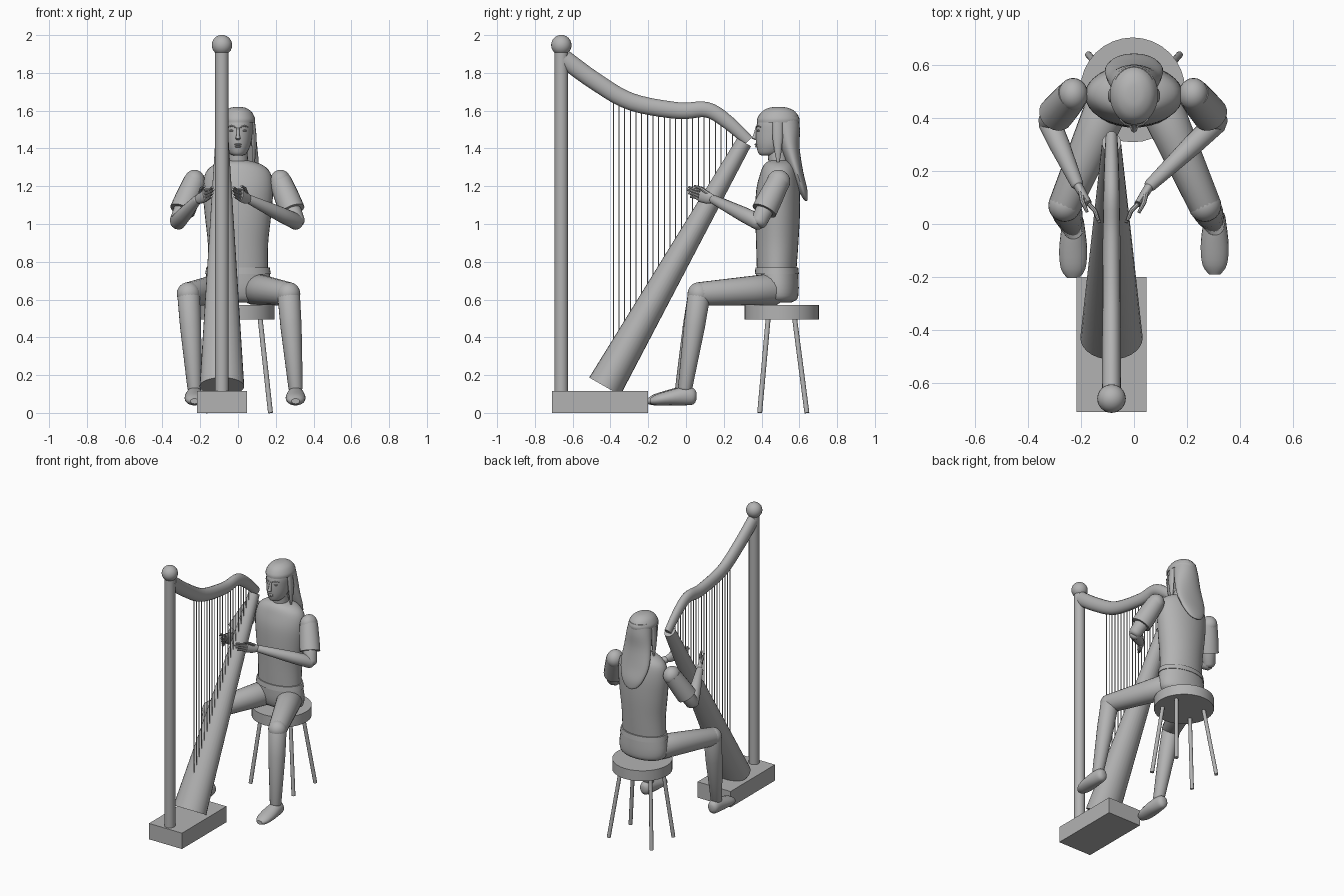
import bpy, bmesh, math
from mathutils import Vector

cube = bpy.data.objects.get("Cube")
if cube:
    bpy.data.objects.remove(cube)

grey = bpy.data.materials.new("plain grey")
grey.use_nodes = True
grey.diffuse_color = (0.45, 0.45, 0.45, 1)
grey.node_tree.nodes["Principled BSDF"].inputs["Base Color"].default_value = grey.diffuse_color


def finish(name, bm, smooth=True, angle=40):
    bmesh.ops.recalc_face_normals(bm, faces=bm.faces)
    mesh = bpy.data.meshes.new(name)
    bm.to_mesh(mesh)
    bm.free()
    mesh.materials.append(grey)
    ob = bpy.data.objects.new(name, mesh)
    bpy.context.collection.objects.link(ob)
    if smooth:
        bpy.ops.object.select_all(action='DESELECT')
        ob.select_set(True)
        bpy.context.view_layer.objects.active = ob
        bpy.ops.object.shade_smooth_by_angle(angle=math.radians(angle))
    return ob


def add_loft(bm, sections, sides=20, normal=None, ref=(1, 0, 0)):
    """Skin elliptical rings (x, y, z, side radius, other radius) along a path."""
    pts = [Vector(s[:3]) for s in sections]
    rings = []
    for i, s in enumerate(sections):
        t = Vector(normal) if normal else pts[min(i + 1, len(pts) - 1)] - pts[max(i - 1, 0)]
        t.normalize()
        side = Vector(ref)
        side = (side - t * side.dot(t)).normalized()
        up = t.cross(side)
        a, b = s[3], s[-1]
        rings.append([bm.verts.new(pts[i] + side * a * math.cos(k * math.tau / sides)
                                   + up * b * math.sin(k * math.tau / sides)) for k in range(sides)])
    for lo, hi in zip(rings, rings[1:]):
        for k in range(sides):
            n = (k + 1) % sides
            bm.faces.new((lo[k], lo[n], hi[n], hi[k]))
    bm.faces.new(rings[0])
    bm.faces.new(rings[-1])


def loft(name, sections, **kw):
    bm = bmesh.new()
    add_loft(bm, sections, **kw)
    return finish(name, bm)


def ball(name, centre, radii, segs=24):
    bm = bmesh.new()
    bmesh.ops.create_uvsphere(bm, u_segments=segs, v_segments=segs // 2, radius=1)
    bmesh.ops.scale(bm, vec=radii, verts=bm.verts)
    bmesh.ops.translate(bm, vec=centre, verts=bm.verts)
    return finish(name, bm)


def smooth_path(points, steps=5):
    """Catmull-Rom resampling of a tuple list."""
    out = []
    for i in range(len(points) - 1):
        p = [Vector(points[max(0, min(len(points) - 1, i + k))]) for k in (-1, 0, 1, 2)]
        for s in range(steps):
            t = s / steps
            out.append(0.5 * (2 * p[1] + (p[2] - p[0]) * t + (2 * p[0] - 5 * p[1] + 4 * p[2] - p[3]) * t ** 2
                              + (3 * p[1] - p[0] - 3 * p[2] + p[3]) * t ** 3))
    return out + [Vector(points[-1])]


# Harp base, pillar and finial
HX = -0.085
bm = bmesh.new()
bmesh.ops.create_cube(bm, size=1)
bmesh.ops.scale(bm, vec=(0.265, 0.51, 0.115), verts=bm.verts)
bmesh.ops.translate(bm, vec=(HX, -0.455, 0.0575), verts=bm.verts)
finish("harp_base", bm, smooth=False)
loft("harp_pillar", [(HX, -0.66, 0.11, 0.036), (HX, -0.66, 1.92, 0.036)], sides=24)
ball("pillar_finial", (HX, -0.66, 1.947), (0.054,) * 3)

# Harp neck: y, z, radius
neck = smooth_path([(-0.645, 1.875, 0.048), (-0.48, 1.755, 0.047), (-0.29, 1.647, 0.046), (-0.04, 1.6, 0.044),
                    (0.11, 1.605, 0.041), (0.22, 1.54, 0.037), (0.33, 1.44, 0.03)])
loft("harp_neck", [(HX, y, z, r * 0.75, r) for y, z, r in neck], sides=16)

# Harp soundbox
loft("harp_soundbox", [(HX, -0.43, 0.14, 0.118, 0.095), (HX, 0.307, 1.433, 0.036, 0.042)], sides=28)

# Strings from soundbox to neck
bm = bmesh.new()
for i in range(22):
    y = -0.385 + i * 0.03
    top = min(neck, key=lambda p: abs(p[0] - y))[1]
    low = 0.175 + (y + 0.513) * 1.615
    if top - low > 0.03:
        add_loft(bm, [(HX, y, low, 0.0032), (HX, y, top, 0.0032)], sides=6)
finish("harp_strings", bm)

# Stool
loft("stool_seat", [(-0.005, 0.507, 0.495, 0.198), (-0.005, 0.507, 0.57, 0.198)], sides=32)
for sx, side in ((1, "left"), (-1, "right")):
    for sy, end in ((-1, "front"), (1, "back")):
        loft(f"stool_leg_{end}_{side}", [(sx * 0.172, 0.515 + sy * 0.125, 0, 0.013),
                                         (sx * 0.117, 0.505 + sy * 0.07, 0.5, 0.013)], sides=12)

# Torso, waistband, hips, neck
UP = (0, 0, 1)
torso = smooth_path([(0, 0.48, 0.76, 0.158, 0.105), (0, 0.483, 0.9, 0.16, 0.112), (0, 0.485, 1.05, 0.176, 0.118),
                     (0, 0.487, 1.18, 0.186, 0.115), (0, 0.492, 1.27, 0.172, 0.098), (0, 0.494, 1.315, 0.125, 0.08),
                     (0, 0.495, 1.335, 0.06, 0.055)], 4)
loft("torso", torso, normal=UP, sides=32)
loft("waistband", [(0, 0.481, 0.735, 0.174, 0.117), (0, 0.481, 0.77, 0.168, 0.113)], normal=UP, sides=32)
loft("hips", smooth_path([(0, 0.49, 0.585, 0.12, 0.07), (0, 0.49, 0.605, 0.165, 0.1), (0, 0.485, 0.66, 0.178, 0.112),
                          (0, 0.482, 0.74, 0.168, 0.112)], 3), normal=UP, sides=32)
loft("neck", [(0, 0.495, 1.3, 0.055), (0, 0.475, 1.42, 0.048)])

# Head with a tapered jaw
loft("head", smooth_path([(0, 0.43, 1.362, 0.022, 0.03), (0, 0.443, 1.375, 0.045, 0.06), (0, 0.462, 1.42, 0.067, 0.09),
                          (0, 0.475, 1.48, 0.077, 0.105), (0, 0.48, 1.54, 0.079, 0.102),
                          (0, 0.485, 1.59, 0.06, 0.08)], 4), normal=UP, sides=28)

# Hair: cap, long back fall and side locks
loft("hair_cap", smooth_path([(0, 0.488, 1.537, 0.09, 0.112), (0, 0.489, 1.56, 0.09, 0.111),
                              (0, 0.49, 1.595, 0.071, 0.088), (0, 0.49, 1.615, 0.04, 0.05),
                              (0, 0.49, 1.62, 0.008, 0.01)], 4), normal=UP, sides=28)
loft("hair_back", smooth_path([(0, 0.515, 1.575, 0.076, 0.08), (0, 0.535, 1.5, 0.09, 0.068),
                               (0, 0.552, 1.4, 0.103, 0.05), (0, 0.585, 1.28, 0.11, 0.035),
                               (0, 0.615, 1.19, 0.085, 0.026), (0, 0.63, 1.14, 0.05, 0.014),
                               (0, 0.636, 1.122, 0.015, 0.005)], 4), normal=UP, sides=28)
for s, side in ((1, "left"), (-1, "right")):
    loft(f"hair_lock_{side}", [(s * 0.075, 0.485, 1.55, 0.014, 0.028), (s * 0.085, 0.485, 1.46, 0.014, 0.028),
                               (s * 0.085, 0.487, 1.38, 0.011, 0.018), (s * 0.083, 0.488, 1.31, 0.004)],
         normal=UP, sides=12)
    # Eyes, lids and brows
    ball(f"eye_{side}", (s * 0.033, 0.386, 1.494), (0.013, 0.011, 0.006), 12)
    loft(f"brow_{side}", [(s * 0.014, 0.372, 1.512, 0.004), (s * 0.034, 0.377, 1.52, 0.004),
                          (s * 0.054, 0.395, 1.513, 0.003)], sides=8, ref=UP)

# Nose and lips
loft("nose", [(0, 0.374, 1.51, 0.007, 0.006), (0, 0.366, 1.47, 0.009, 0.011), (0, 0.36, 1.453, 0.013, 0.014),
              (0, 0.37, 1.445, 0.008, 0.006)], sides=10, normal=UP)
ball("upper_lip", (0, 0.372, 1.421), (0.021, 0.011, 0.005), 12)
ball("lower_lip", (0, 0.377, 1.41), (0.017, 0.011, 0.006), 12)


def limb(name, a, b, ra, rb, sides=20, bulge=0.0):
    """Tapered limb with rounded tips; bulge swells its first half."""
    a, b = Vector(a), Vector(b)
    d = (b - a).normalized()
    rows = [(a - d * ra * 0.5, ra * 0.6), (a - d * ra * 0.3, ra * 0.85), (a, ra),
            (a.lerp(b, 0.35), ra * 0.65 + rb * 0.35 + bulge), (b, rb), (b + d * rb * 0.3, rb * 0.85),
            (b + d * rb * 0.5, rb * 0.6)]
    loft(name, [(*p, r) for p, r in rows], sides=sides, ref=(0.6, -0.5, 0.6))


# Arms: side, shoulder, elbow, wrist, fingertip aim
ARMS = (("left", (0.225, 0.49, 1.225), (0.312, 0.385, 1.01), (0.06, 0.145, 1.13), (-0.03, 0.005, 1.175)),
        ("right", (-0.23, 0.49, 1.225), (-0.32, 0.385, 1.01), (-0.215, 0.15, 1.13), (-0.13, 0.005, 1.175)))
for side, shoulder, elbow, wrist, tip in ARMS:
    sh, el, wr, tp = map(Vector, (shoulder, elbow, wrist, tip))
    ball(f"shoulder_{side}", sh, (0.056, 0.062, 0.062))
    loft(f"sleeve_{side}", [(*sh, 0.06), (*sh.lerp(el, 0.4), 0.066), (*sh.lerp(el, 0.72), 0.068)], ref=(0, 1, 0))
    limb(f"upper_arm_{side}", sh.lerp(el, 0.5), el, 0.05, 0.044)
    limb(f"forearm_{side}", el, wr, 0.043, 0.024, bulge=0.003)
    # Flat upright palm, four stacked fingers and a thumb
    palm = wr.lerp(tp, 0.5)
    loft(f"palm_{side}", [(*wr, 0.021, 0.018), (*wr.lerp(tp, 0.2), 0.033, 0.017), (*palm, 0.036, 0.014)],
         ref=UP, sides=14)
    bm = bmesh.new()
    across = (tp - wr).cross(Vector((0, 0, 1))).normalized() * (-1 if side == "left" else 1)
    for k in range(4):
        lift = Vector((0, 0, 0.026 - k * 0.018))
        reach = tp + lift * 0.9 - (tp - wr) * (0.06 * abs(k - 1))
        knuckle = palm.lerp(reach, 0.5) + lift * 0.3 - across * 0.008
        add_loft(bm, [(*(palm + lift), 0.0085), (*knuckle, 0.008), (*reach, 0.006)], sides=8, ref=UP)
    thumb = wr.lerp(tp, 0.15) + Vector((0, 0, 0.02))
    add_loft(bm, [(*thumb, 0.011), (*(thumb + (tp - wr) * 0.25 + across * 0.016 + Vector((0, 0, 0.02))), 0.009),
                  (*(thumb + (tp - wr) * 0.5 + across * 0.02 + Vector((0, 0, 0.022))), 0.006)], sides=8, ref=UP)
    finish(f"fingers_{side}", bm)

# Legs: side, hip, knee, ankle
LEGS = (("left", (0.09, 0.47, 0.655), (0.268, 0.07, 0.63), (0.305, -0.005, 0.13)),
        ("right", (-0.09, 0.47, 0.655), (-0.262, 0.07, 0.63), (-0.23, -0.02, 0.13)))
for side, hip, knee, ankle in LEGS:
    limb(f"thigh_{side}", hip, knee, 0.085, 0.062)
    ball(f"knee_{side}", knee, (0.062, 0.062, 0.062))
    limb(f"shin_{side}", knee, ankle, 0.06, 0.038, bulge=0.004)
    # Shoe, skinned from heel to toe
    x, y, _ = ankle
    loft(f"shoe_{side}", smooth_path([(x, y + 0.06, 0.09, 0.016, 0.02), (x, y + 0.045, 0.088, 0.036, 0.042),
                                      (x, y, 0.09, 0.045, 0.05), (x, y - 0.08, 0.08, 0.053, 0.04),
                                      (x, y - 0.15, 0.069, 0.046, 0.029), (x, y - 0.185, 0.062, 0.022, 0.014)], 3),
         normal=(0, -1, 0))
